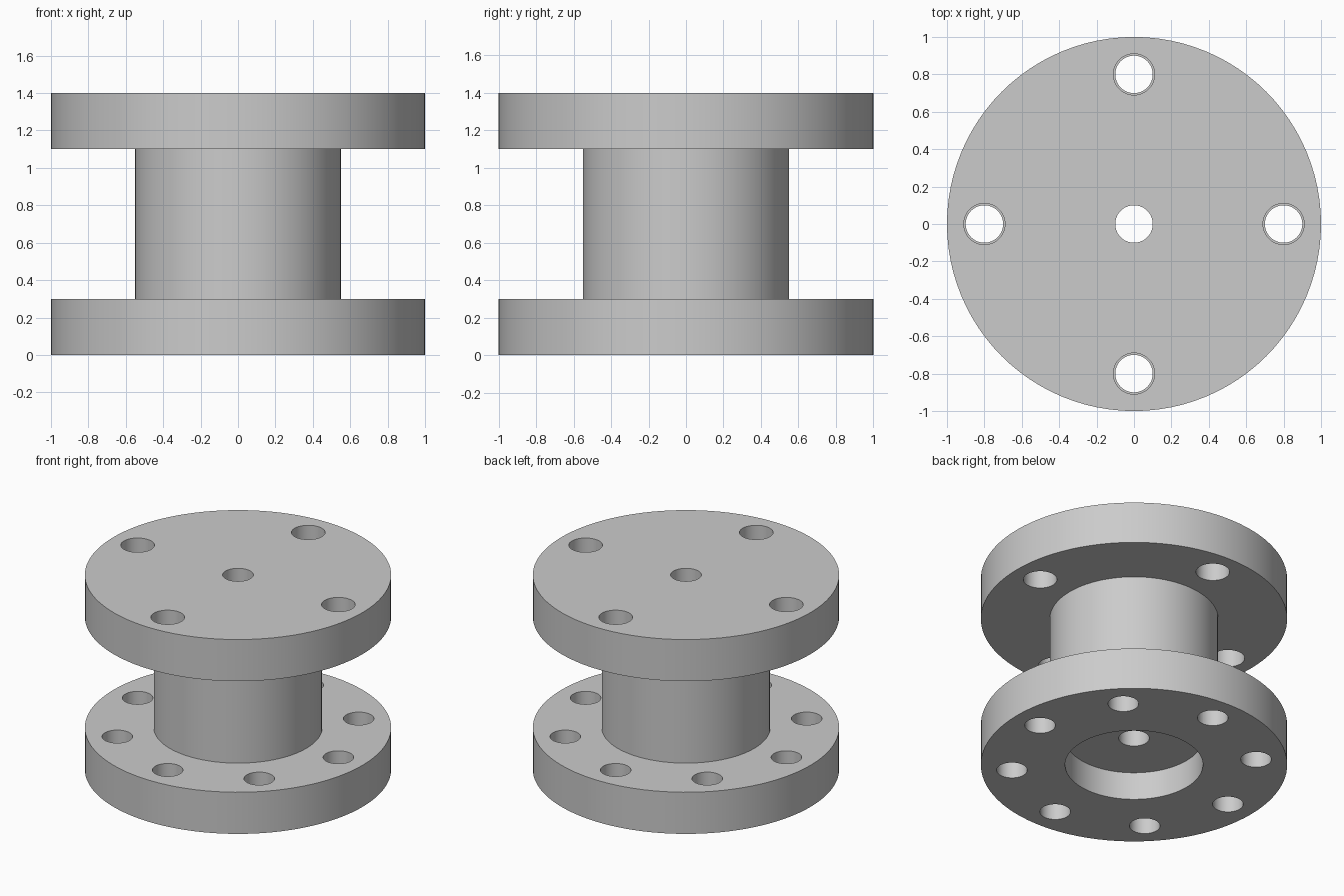
import bpy
import bmesh
from math import cos, sin, tau, radians

cube = bpy.data.objects.get("Cube")
if cube:
    bpy.data.objects.remove(cube, do_unlink=True)

SEGMENTS = 96
BOLT_CIRCLE = 0.8

# Plain machined grey
grey = bpy.data.materials.new("machined_grey")
grey.use_nodes = True
colour = (0.6, 0.6, 0.6, 1)
grey.diffuse_color = colour
grey.node_tree.nodes["Principled BSDF"].inputs["Base Color"].default_value = colour


def make_object(name, bm):
    bmesh.ops.recalc_face_normals(bm, faces=bm.faces)
    mesh = bpy.data.meshes.new(name)
    bm.to_mesh(mesh)
    bm.free()
    mesh.materials.append(grey)
    obj = bpy.data.objects.new(name, mesh)
    bpy.context.collection.objects.link(obj)
    return obj


def lathe(name, profile):
    """Turn a closed (radius, z) outline around the z axis."""
    bm = bmesh.new()
    rings = []
    for i in range(SEGMENTS):
        a = tau * i / SEGMENTS
        rings.append([bm.verts.new((r * cos(a), r * sin(a), z)) for r, z in profile])
    count = len(profile)
    for i in range(SEGMENTS):
        near, far = rings[i], rings[(i + 1) % SEGMENTS]
        for j in range(count):
            k = (j + 1) % count
            bm.faces.new((near[j], far[j], far[k], near[k]))
    return make_object(name, bm)


def drill_holes(body, name, count, radius, bottom, top):
    """Cut a ring of bolt holes through one flange."""
    bm = bmesh.new()
    for i in range(count):
        a = tau * i / count
        made = bmesh.ops.create_cone(bm, cap_ends=True, segments=48, radius1=radius,
                                     radius2=radius, depth=top - bottom)
        offset = (BOLT_CIRCLE * cos(a), BOLT_CIRCLE * sin(a), (top + bottom) / 2)
        bmesh.ops.translate(bm, verts=made["verts"], vec=offset)
    cutter = make_object(name, bm)
    cutter.hide_render = True
    mod = body.modifiers.new(name, "BOOLEAN")
    mod.operation = "DIFFERENCE"
    mod.solver = "EXACT"
    mod.object = cutter
    bpy.context.view_layer.objects.active = body
    bpy.ops.object.modifier_apply(modifier=mod.name)
    bpy.data.objects.remove(cutter, do_unlink=True)


# Turned body: lower flange, neck, upper flange, centre bore and bottom recess
body = lathe("flanged_spool", [
    (0.45, 0), (1, 0), (1, 0.3), (0.55, 0.3), (0.55, 1.1), (1, 1.1),
    (1, 1.4), (0.1, 1.4), (0.1, 0.2), (0.45, 0.2),
])

# Bolt holes: eight below, four slightly wider above
drill_holes(body, "lower_bolt_holes", 8, 0.1, -0.1, 0.4)
drill_holes(body, "upper_bolt_holes", 4, 0.11, 1.0, 1.5)

# Smooth round walls with crisp rims
bpy.ops.object.select_all(action="DESELECT")
body.select_set(True)
bpy.context.view_layer.objects.active = body
bpy.ops.object.shade_smooth_by_angle(angle=radians(30))
